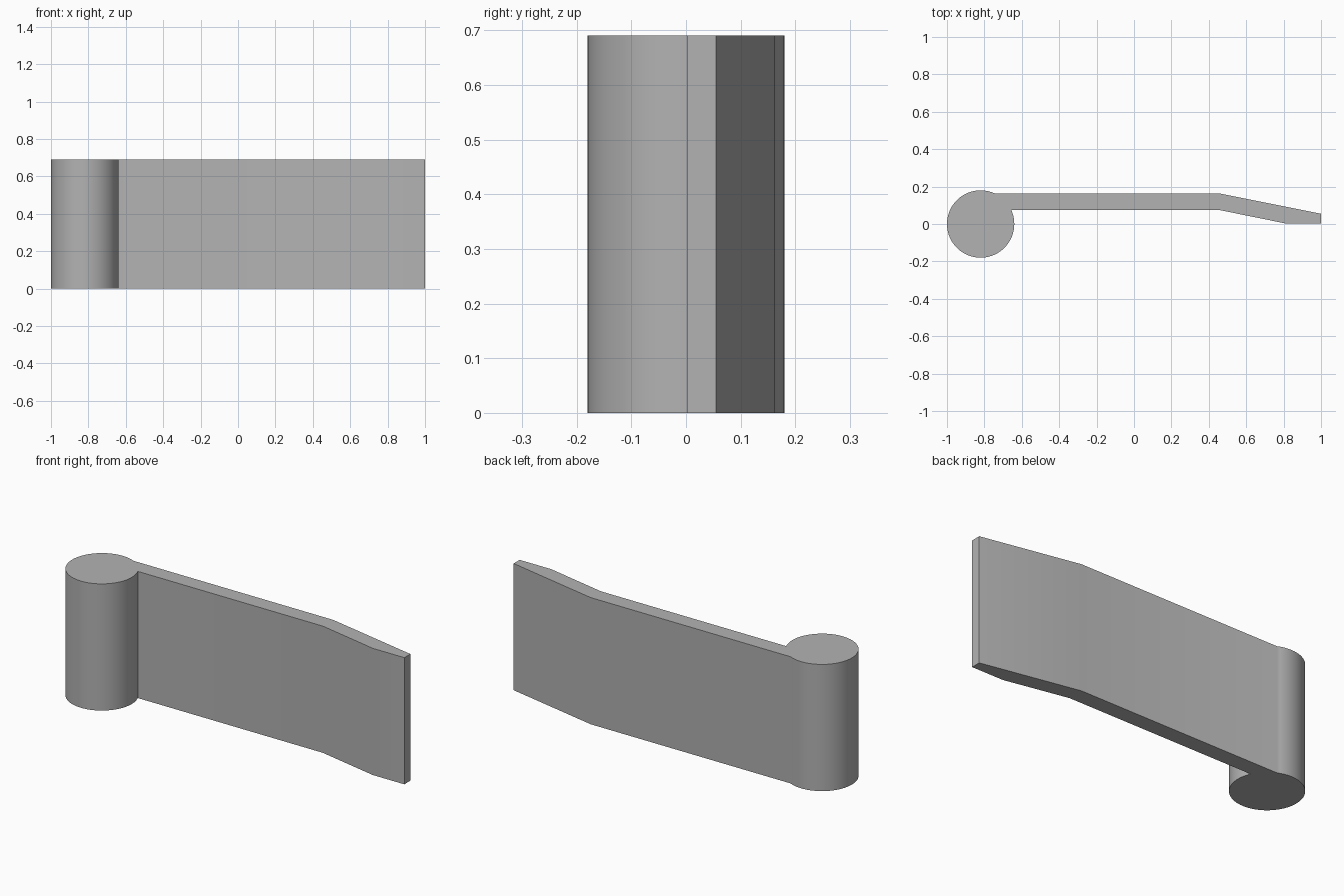
import bpy
import bmesh
from math import asin, cos, sin, pi, radians

cube = bpy.data.objects.get("Cube")
if cube:
    bpy.data.objects.remove(cube, do_unlink=True)

HEIGHT = 0.69
CENTRE_X, RADIUS = -0.82, 0.18
ARM_BACK, ARM_FRONT = 0.163, 0.074
SEGMENTS = 64

# Plain grey material
grey = bpy.data.materials.new("plain_grey")
grey.use_nodes = True
colour = (0.45, 0.45, 0.45, 1)
grey.diffuse_color = colour
grey.node_tree.nodes["Principled BSDF"].inputs["Base Color"].default_value = colour

# Round barrel outline, open where the arm joins it
start = asin(ARM_BACK / RADIUS)
end = 2 * pi + asin(ARM_FRONT / RADIUS)
outline = []
for i in range(SEGMENTS + 1):
    a = start + (end - start) * i / SEGMENTS
    outline.append((CENTRE_X + RADIUS * cos(a), RADIUS * sin(a)))

# Arm outline: straight run, bend, then tapered tip
outline += [(0.46, ARM_FRONT), (0.81, 0.003), (1, 0.003),
            (1, 0.055), (0.46, ARM_BACK)]

# Extrude the whole profile upward
bm = bmesh.new()
base = bm.faces.new([bm.verts.new((x, y, 0)) for x, y in outline])
top = bmesh.ops.extrude_face_region(bm, geom=[base], use_keep_orig=True)["geom"]
bmesh.ops.translate(bm, vec=(0, 0, HEIGHT),
                    verts=[v for v in top if isinstance(v, bmesh.types.BMVert)])
bmesh.ops.recalc_face_normals(bm, faces=bm.faces)
mesh = bpy.data.meshes.new("barrel_and_arm")
bm.to_mesh(mesh)
bm.free()
mesh.materials.append(grey)

lever = bpy.data.objects.new("barrel_and_arm", mesh)
bpy.context.collection.objects.link(lever)
bpy.context.view_layer.objects.active = lever
lever.select_set(True)
bpy.ops.object.shade_smooth_by_angle(angle=radians(30))
